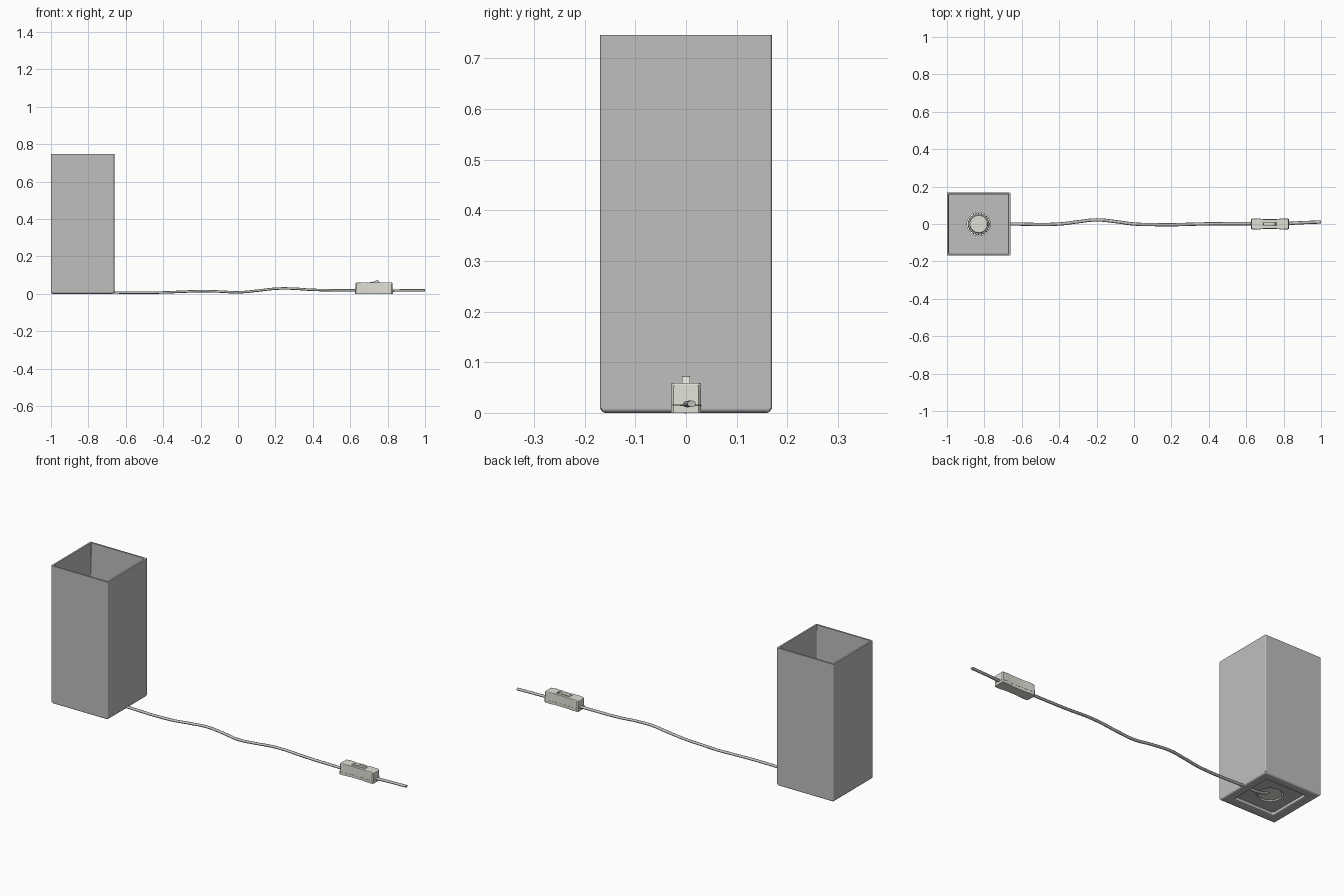
import bpy, bmesh, math
from mathutils import Vector

cube = bpy.data.objects.get("Cube")
if cube:
    bpy.data.objects.remove(cube, do_unlink=True)


def material(name, rgb):
    m = bpy.data.materials.new(name)
    m.use_nodes = True
    m.diffuse_color = (*rgb, 1)
    m.node_tree.nodes["Principled BSDF"].inputs["Base Color"].default_value = (*rgb, 1)
    return m


GREY = material("grey", (0.52, 0.52, 0.52))
IVORY = material("ivory", (0.74, 0.74, 0.67))
LAMP_X = -0.8305


def finish(obj, mat, bevel=0, angle=35):
    obj.data.materials.append(mat)
    bpy.ops.object.select_all(action="DESELECT")
    obj.select_set(True)
    bpy.context.view_layer.objects.active = obj
    if bevel:
        b = obj.modifiers.new("soft_edges", "BEVEL")
        b.width, b.segments = bevel, 3
    if obj.type == "MESH":
        bpy.ops.object.shade_smooth_by_angle(angle=math.radians(angle))
        # Large faces keep their own normal, so they shade flat
        w = obj.modifiers.new("flat_faces", "WEIGHTED_NORMAL")
        w.keep_sharp = True
        w.weight = 100
    return obj


def mesh_object(name, bm):
    bmesh.ops.recalc_face_normals(bm, faces=bm.faces)
    mesh = bpy.data.meshes.new(name)
    bm.to_mesh(mesh)
    bm.free()
    obj = bpy.data.objects.new(name, mesh)
    bpy.context.collection.objects.link(obj)
    return obj


def rounded_square(half, radius, z, steps=8):
    pts = []
    for q in range(4):
        corner = math.pi / 2 * q + math.pi / 4
        cx = (half - radius) * math.copysign(1, math.cos(corner))
        cy = (half - radius) * math.copysign(1, math.sin(corner))
        for i in range(steps + 1):
            a = math.pi / 2 * (q + (i + 0.02) / (steps + 0.04))
            pts.append(Vector((LAMP_X + cx + radius * math.cos(a),
                               cy + radius * math.sin(a), z)))
    return pts


def stack(name, rings, closed=False):
    """Skin rings of (half width, corner radius, height)."""
    bm = bmesh.new()
    loops = [[bm.verts.new(p) for p in rounded_square(*r)] for r in rings]
    pairs = list(zip(loops, loops[1:]))
    if closed:
        pairs.append((loops[-1], loops[0]))
    else:
        bm.faces.new(loops[0])
        bm.faces.new(loops[-1])
    for a, b in pairs:
        for i in range(len(a)):
            j = (i + 1) % len(a)
            bm.faces.new((a[i], a[j], b[j], b[i]))
    return mesh_object(name, bm)


# Square open shade with a recessed, pierced base
finish(stack("lamp_shade", [
    (0.062, 0.062, 0.03), (0.158, 0.006, 0.03), (0.16, 0.004, 0.746),
    (0.1695, 0.005, 0.746), (0.1695, 0.005, 0.009), (0.166, 0.005, 0.003),
    (0.160, 0.005, 0), (0.126, 0.012, 0), (0.120, 0.012, 0.004),
    (0.118, 0.012, 0.018), (0.062, 0.062, 0.018)], closed=True), GREY)

# Bulb holder: cylinder with a threaded collar
finish(stack("bulb_holder", [
    (0.042, 0.042, 0.024), (0.05, 0.05, 0.03), (0.05, 0.05, 0.165),
    (0.046, 0.046, 0.17)]), IVORY)
finish(stack("holder_collar", [
    (0.057, 0.057, 0.022), (0.057, 0.057, 0.07), (0.054, 0.054, 0.074)]), IVORY)

# Grip ribs around the collar
bm = bmesh.new()
for i in range(24):
    a = math.tau * i / 24
    res = bmesh.ops.create_cube(bm, size=0.006)
    for v in res["verts"]:
        v.co.z *= 6
        v.co += Vector((LAMP_X + 0.057 * math.cos(a), 0.057 * math.sin(a), 0.05))
finish(mesh_object("collar_ribs", bm), IVORY)

# Flattened cord: round bevel widened sideways by the object scale
WIDE = 1.35
path = [(-0.83, 0, 0.03), (-0.79, 0, 0.012), (-0.66, 0, 0.007), (-0.4, 0, 0.007),
        (-0.3, 0.012, 0.011), (-0.2, 0.022, 0.014), (-0.1, 0.013, 0.012),
        (0, 0, 0.008), (0.1, -0.003, 0.016), (0.2, -0.004, 0.027), (0.28, -0.002, 0.028),
        (0.4, 0.001, 0.021), (0.6, 0.002, 0.018), (0.8, 0.002, 0.017),
        (0.9, 0.007, 0.018), (1, 0.011, 0.018)]
curve = bpy.data.curves.new("cord", "CURVE")
curve.dimensions = "3D"
curve.bevel_depth = 0.0065
curve.bevel_resolution = 2
curve.use_fill_caps = True
curve.resolution_u = 8
spline = curve.splines.new("BEZIER")
spline.bezier_points.add(len(path) - 1)
for p, (x, y, z) in zip(spline.bezier_points, path):
    p.co = (x, y / WIDE, z)
    p.handle_left_type = p.handle_right_type = "AUTO"
cord = bpy.data.objects.new("cord", curve)
cord.scale.y = WIDE
bpy.context.collection.objects.link(cord)
finish(cord, GREY)


def switch_half(name, z0, z1, top_scale, bevel):
    """Waisted shell, wider at its ends, tapering slightly upwards."""
    outline = [(-0.101, 0.025), (-0.095, 0.03), (-0.065, 0.03), (-0.035, 0.026),
               (0.035, 0.026), (0.065, 0.03), (0.095, 0.03), (0.101, 0.025)]
    outline += [(x, -y) for x, y in reversed(outline)]
    bm = bmesh.new()
    low = [bm.verts.new((0.727 + x, y, z0)) for x, y in outline]
    high = [bm.verts.new((0.727 + x * (1 + top_scale) / 2, y * top_scale, z1))
            for x, y in outline]
    bm.faces.new(low)
    top = bm.faces.new(high)
    for i in range(len(low)):
        j = (i + 1) % len(low)
        bm.faces.new((low[i], low[j], high[j], high[i]))
    # Round only the rim of the top
    bmesh.ops.bevel(bm, geom=list(top.edges), offset=bevel, segments=3,
                    profile=0.5, affect="EDGES")
    return mesh_object(name, bm)


# Inline switch in two shells with a thin seam between them
finish(switch_half("switch_base", 0, 0.0147, 1, 0.0005), IVORY)
cover = switch_half("switch_cover", 0.0153, 0.0595, 0.96, 0.005)

# Slot in the cover that holds the rocker
bm = bmesh.new()
bmesh.ops.create_cube(bm, size=1)
for v in bm.verts:
    v.co = Vector((0.727 + v.co.x * 0.08, v.co.y * 0.024, 0.06 + v.co.z * 0.016))
slot = mesh_object("rocker_slot_cutter", bm)
slot.hide_render = True
slot.hide_set(True)
cut = cover.modifiers.new("rocker_slot", "BOOLEAN")
cut.operation, cut.object = "DIFFERENCE", slot
finish(cover, IVORY)

# Rocker: wedge profile extruded across the switch
bm = bmesh.new()
wedge = [(0.691, 0.05), (0.691, 0.06), (0.72, 0.063), (0.742, 0.073),
         (0.75, 0.071), (0.763, 0.05)]
face = bm.faces.new([bm.verts.new((x, -0.008, z)) for x, z in wedge])
ext = bmesh.ops.extrude_face_region(bm, geom=[face])
for v in ext["geom"]:
    if isinstance(v, bmesh.types.BMVert):
        v.co.y = 0.008
finish(mesh_object("switch_rocker", bm), IVORY, 0.001)
